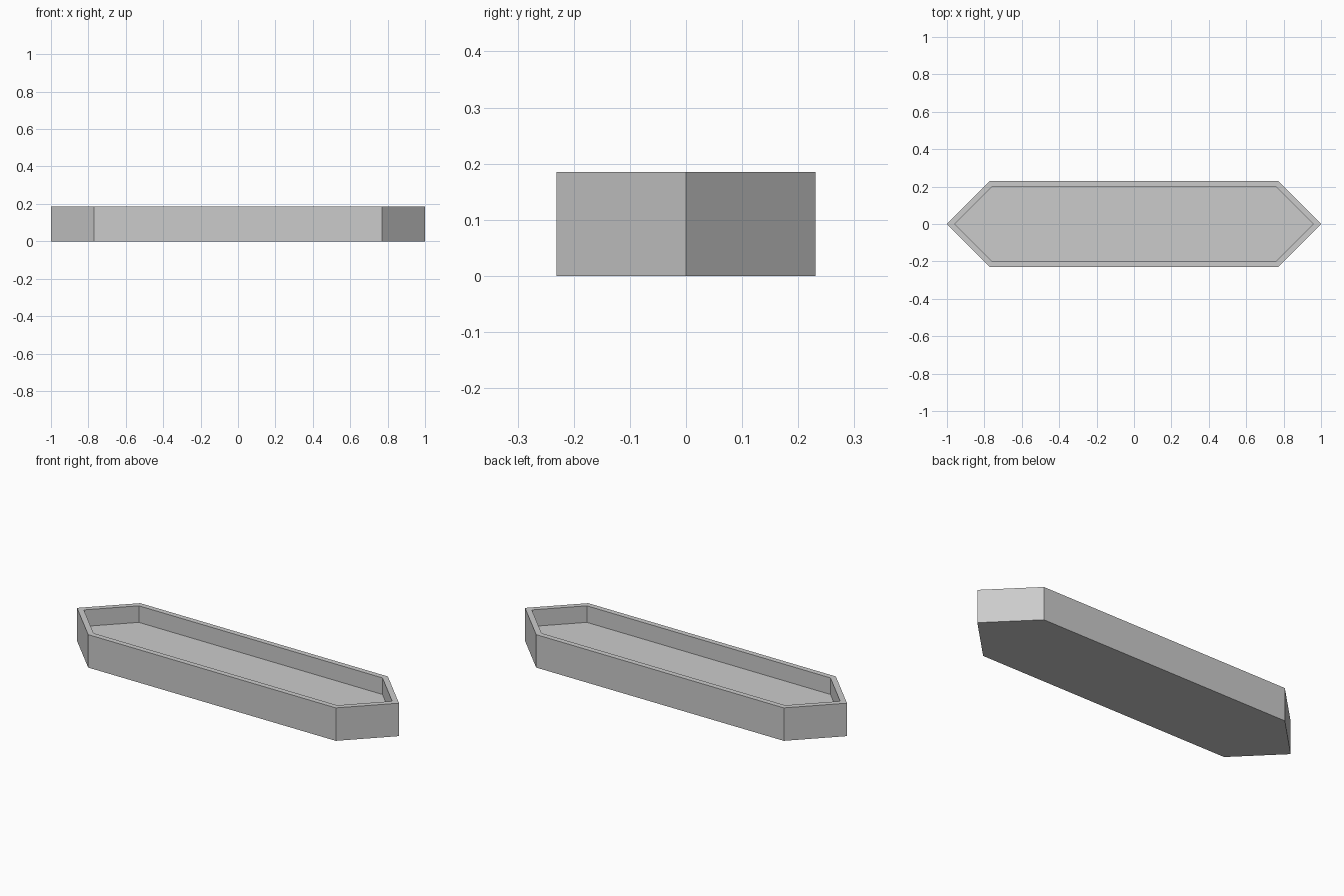
import bpy
import bmesh

cube = bpy.data.objects.get("Cube")
if cube:
    bpy.data.objects.remove(cube, do_unlink=True)

HEIGHT, FLOOR_Z = 0.185, 0.092
HALF_WIDTH, WALL = 0.231, 0.03

grey = bpy.data.materials.new("plain grey")
grey.use_nodes = True
colour = (0.6, 0.6, 0.6, 1)
grey.diffuse_color = colour
grey.node_tree.nodes["Principled BSDF"].inputs["Base Color"].default_value = colour


def outline(tip, half_width):
    """Long hexagon with ends pointed at a right angle."""
    shoulder = tip - half_width
    return [(tip, 0), (shoulder, half_width), (-shoulder, half_width),
            (-tip, 0), (-shoulder, -half_width), (shoulder, -half_width)]


bm = bmesh.new()


def ring(points, z):
    return [bm.verts.new((x, y, z)) for x, y in points]


# Outer wall, rim, inner wall: rings joined in order
outer = outline(1, HALF_WIDTH)
inner = outline(1 - WALL * 2 ** 0.5, HALF_WIDTH - WALL)
rings = [ring(outer, 0), ring(outer, HEIGHT), ring(inner, HEIGHT), ring(inner, FLOOR_Z)]
for a, b in zip(rings, rings[1:]):
    for i in range(6):
        j = (i + 1) % 6
        bm.faces.new((a[i], a[j], b[j], b[i]))

# Underside and tray floor
bm.faces.new(rings[0][::-1])
bm.faces.new(rings[-1])
bmesh.ops.recalc_face_normals(bm, faces=bm.faces)

mesh = bpy.data.meshes.new("pointed_tray")
bm.to_mesh(mesh)
bm.free()
mesh.materials.append(grey)
tray = bpy.data.objects.new("pointed_tray", mesh)
bpy.context.collection.objects.link(tray)
